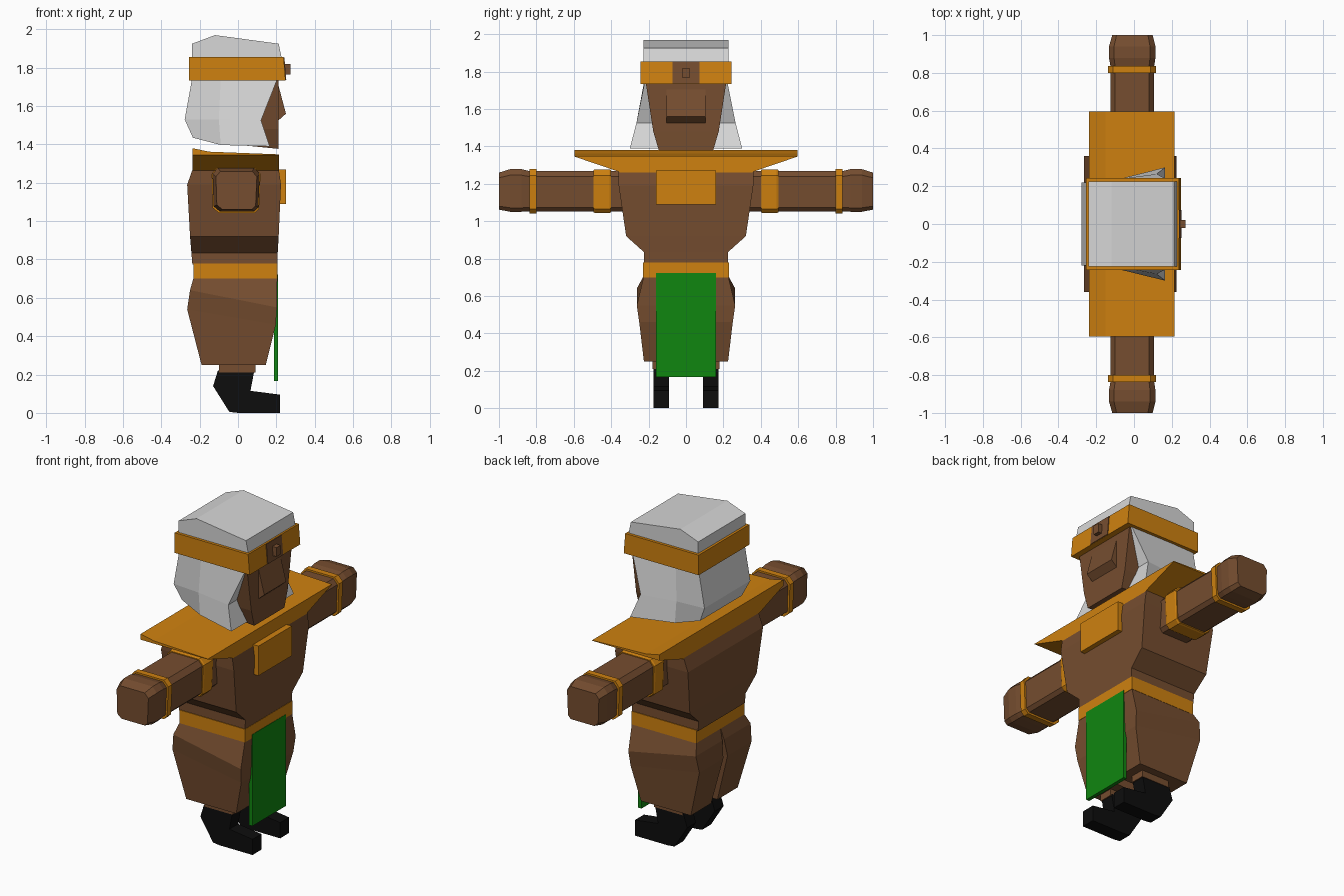
import bpy, bmesh

if "Cube" in bpy.data.objects:
    bpy.data.objects.remove(bpy.data.objects["Cube"])


def material(name, rgb):
    m = bpy.data.materials.new(name)
    m.diffuse_color = (*rgb, 1)
    m.use_nodes = True
    m.node_tree.nodes["Principled BSDF"].inputs["Base Color"].default_value = m.diffuse_color
    return m


SKIN = material("brown", (0.18, 0.075, 0.029))
GOLD = material("golden orange", (0.62, 0.22, 0.005))
HAIR = material("light grey", (0.68, 0.68, 0.68))
GREEN = material("green", (0.005, 0.24, 0.005))
BLACK = material("black", (0.004, 0.004, 0.004))


def loft(name, rings, mat, mirror=False):
    """Skin equal-length rings of 3D points and cap both ends."""
    bm = bmesh.new()
    vs = [[bm.verts.new(p) for p in r] for r in rings]
    n = len(rings[0])
    for a, b in zip(vs, vs[1:]):
        for i in range(n):
            j = (i + 1) % n
            bm.faces.new((a[i], a[j], b[j], b[i]))
    bm.faces.new(vs[0])
    bm.faces.new(vs[-1])
    bmesh.ops.recalc_face_normals(bm, faces=bm.faces)
    me = bpy.data.meshes.new(name)
    bm.to_mesh(me)
    bm.free()
    me.materials.append(mat)
    ob = bpy.data.objects.new(name, me)
    bpy.context.collection.objects.link(ob)
    if mirror:
        mod = ob.modifiers.new("mirror", 'MIRROR')
        mod.use_axis = (False, True, False)
        mod.use_mirror_merge = False
    return ob


def sec(z, x0, x1, w, inner=None, zf=None):
    """Horizontal rectangle: back x0, front x1, half width w or from inner to w."""
    lo = -w if inner is None else inner
    zf = z if zf is None else zf
    return [(x0, lo, z), (x1, lo, zf), (x1, w, zf), (x0, w, z)]


def box(name, x, y, z, mat, mirror=False):
    return loft(name, [sec(h, x[0], x[1], y[1], y[0]) for h in z], mat, mirror)


def prism(name, profile, y0, y1, mat, mirror=False):
    """Extrude an x-z outline along y."""
    return loft(name, [[(x, y, z) for x, z in profile] for y in (y0, y1)], mat, mirror)


# Boots, ankles and baggy legs
prism("boot", [(-.105, .22), (-.13, .14), (-.045, .005), (0, 0), (.22, 0), (.22, .095),
               (.065, .115), (.085, .22)], .09, .175, BLACK, True)
box("ankle", (-.10, .09), (.092, .178), (.21, .27), SKIN, True)
loft("trouser_leg", [sec(.25, -.19, .145, .225, .03),
                     sec(.54, -.265, .197, .25, .02, .46),
                     sec(.64, -.25, .203, .263, .008, .55),
                     sec(.71, -.23, .205, .225, 0)], SKIN, True)

# Belt and hanging cloth
box("belt", (-.232, .207), (-.229, .229), (.70, .78), GOLD)
box("front_cloth", (.187, .209), (-.16, .16), (.167, .722), GREEN)

# Torso
loft("torso", [sec(.775, -.238, .205, .225), sec(.835, -.243, .207, .225),
               sec(.92, -.25, .212, .32), sec(1.19, -.265, .224, .36),
               sec(1.275, -.235, .212, .36)], SKIN)


# Wide collar, sloping down to the front, with a pointed underside
def collar_ring(x, top):
    half = [(.595, top), (.595, 1.345), (.36, 1.265), (.14, 1.13)]
    return [(x, y, z) for y, z in half] + [(x, -y, z) for y, z in reversed(half)]


loft("collar", [collar_ring(-.237, 1.38), collar_ring(-.15, 1.362),
                collar_ring(.214, 1.348)], GOLD)
box("chest_plate", (.20, .25), (-.16, .16), (1.09, 1.27), GOLD)

# Arms: one chamfered outline scaled for arm, bands and hand
ARM = [(-.10, .105), (.08, .105), (.107, .075), (.10, -.09), (.08, -.11),
       (-.09, -.11), (-.12, -.085), (-.125, .075)]


def arm_part(name, stations, mat):
    rings = [[(x * s, y, 1.163 + z * s + dz) for x, z in ARM] for y, s, dz in stations]
    loft(name, rings, mat, True)


arm_part("arm", [(.30, 1, 0), (.88, 1, 0)], SKIN)
arm_part("upper_arm_band", [(.40, 1.05, 0), (.41, 1.09, 0), (.485, 1.09, 0), (.495, 1.05, 0)], GOLD)
arm_part("wrist_band", [(.80, 1.1, 0), (.837, 1.1, 0)], GOLD)
arm_part("hand", [(.837, 1, 0), (.88, 1.06, .004), (.94, 1.06, .004), (1.0, .92, 0)], SKIN)

# Head and broad wedge nose
loft("head", [sec(1.395, .03, .21, .145, None, 1.377), sec(1.48, -.05, .212, .175),
              sec(1.74, -.20, .212, .215), sec(1.84, -.20, .212, .215)], SKIN)
loft("nose", [[(.205, y, 1.73), (.25, y, 1.56), (.205, y, 1.52)] for y in (-.105, .105)], SKIN)


# Hair flaring out towards the front, held under the headband
def hair_ring(back, mid, front):
    half = [back, mid, front]
    return half + [(x, -y, z) for x, y, z in reversed(half)]


loft("hair", [hair_ring((-.235, .20, 1.435), (-.09, .235, 1.397), (.165, .30, 1.39)),
              hair_ring((-.278, .22, 1.53), (-.10, .235, 1.53), (.12, .265, 1.525)),
              hair_ring((-.24, .22, 1.74), (-.09, .225, 1.74), (.205, .222, 1.74))], HAIR)
prism("hair_top", [(-.24, 1.84), (-.24, 1.925), (-.12, 1.97), (.212, 1.925), (.23, 1.84)],
      -.226, .226, HAIR)

# Headband with brown brow panel and small ornament
loft("headband", [sec(1.733, -.255, .248, .243), sec(1.855, -.255, .238, .243)], GOLD)
loft("brow_panel", [sec(1.735, .24, .252, .073), sec(1.853, .23, .242, .073)], SKIN)
box("brow_ornament", (.235, .273), (-.02, .02), (1.765, 1.82), SKIN)
